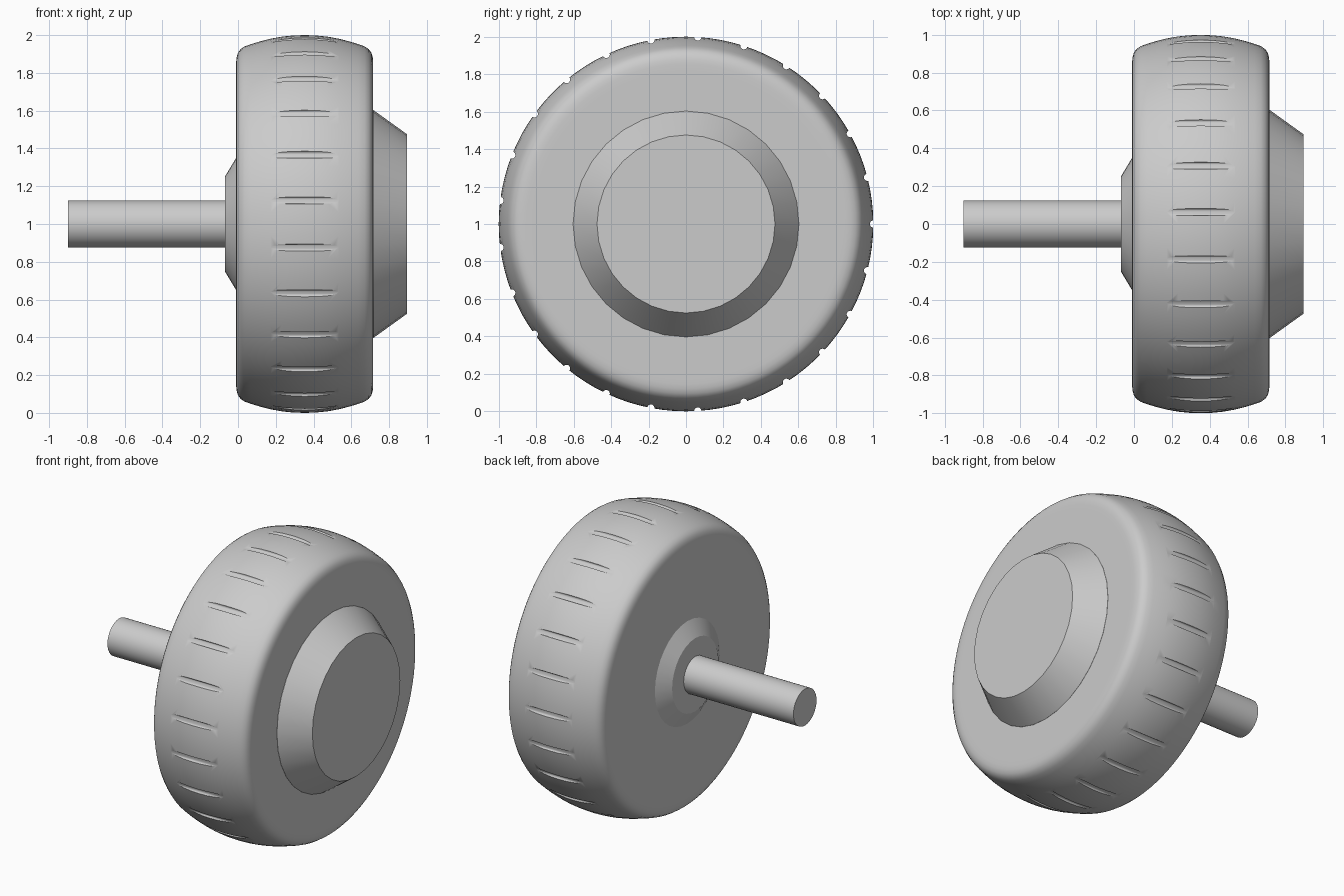
import bpy, bmesh, math
from mathutils import Matrix, Vector

cube = bpy.data.objects.get("Cube")
if cube:
    bpy.data.objects.remove(cube, do_unlink=True)

AXIS_Z = 1.0      # height of the wheel axis
MID = 0.353       # x of the tyre's centre plane
GROOVES = 25

grey = bpy.data.materials.new("light grey")
grey.use_nodes = True
colour = (0.6, 0.6, 0.6, 1)
grey.diffuse_color = colour
grey.node_tree.nodes["Principled BSDF"].inputs["Base Color"].default_value = colour


def make_object(name, bm):
    bmesh.ops.recalc_face_normals(bm, faces=bm.faces)
    mesh = bpy.data.meshes.new(name)
    bm.to_mesh(mesh)
    bm.free()
    mesh.materials.append(grey)
    obj = bpy.data.objects.new(name, mesh)
    bpy.context.collection.objects.link(obj)
    return obj


def smooth(obj, degrees=35):
    for p in obj.data.polygons:
        p.use_smooth = True
    obj.data.set_sharp_from_angle(angle=math.radians(degrees))


def lathe(name, profile, segments):
    """Spin (x, radius) points about the wheel axis and cap both ends."""
    bm = bmesh.new()
    rings = []
    for x, r in profile:
        rings.append([bm.verts.new((x, r * math.cos(a), AXIS_Z + r * math.sin(a)))
                      for a in (math.tau * i / segments for i in range(segments))])
    for a, b in zip(rings, rings[1:]):
        for i in range(segments):
            j = (i + 1) % segments
            bm.faces.new((a[i], a[j], b[j], b[i]))
    bm.faces.new(rings[0])
    bm.faces.new(rings[-1])
    return make_object(name, bm)


# Tyre: flat wall, rounded shoulder, crowned tread, mirrored about its centre
half = [(-0.363, 0.82), (-0.363, 0.855), (-0.361, 0.88), (-0.354, 0.905),
        (-0.340, 0.925), (-0.318, 0.940), (-0.285, 0.952), (-0.235, 0.967),
        (-0.18, 0.981), (-0.12, 0.992), (-0.06, 0.998)]
profile = half + [(0, 1.0)] + [(-x, r) for x, r in reversed(half)]
tyre = lathe("tyre", [(MID + x, r) for x, r in profile], 100)

# Tread grooves: a ring of thin rods cut out of the crown
bm = bmesh.new()
for i in range(GROOVES):
    a = math.tau * i / GROOVES
    place = (Matrix.Translation(Vector((MID, math.cos(a), AXIS_Z + math.sin(a))))
             @ Matrix.Rotation(math.pi / 2, 4, 'Y'))
    bmesh.ops.create_cone(bm, cap_ends=True, segments=16, radius1=0.019,
                          radius2=0.019, depth=0.40, matrix=place)
cutter = make_object("groove_cutter", bm)
cutter.hide_render = True

cut = tyre.modifiers.new("grooves", 'BOOLEAN')
cut.operation = 'DIFFERENCE'
cut.solver = 'EXACT'
cut.object = cutter
bpy.context.view_layer.update()
carved = bpy.data.meshes.new_from_object(
    tyre.evaluated_get(bpy.context.evaluated_depsgraph_get()))
tyre.modifiers.clear()
tyre.data = carved
bpy.data.objects.remove(cutter, do_unlink=True)
smooth(tyre)

# Outer hub, inner boss and axle
smooth(lathe("hub_cap", [(0.70, 0.603), (0.717, 0.603), (0.895, 0.475)], 32), 30)
smooth(lathe("axle_boss", [(-0.07, 0.25), (-0.009, 0.352), (0.01, 0.352)], 32), 30)
smooth(lathe("axle", [(-0.9, 0.125), (-0.05, 0.125)], 32), 30)
